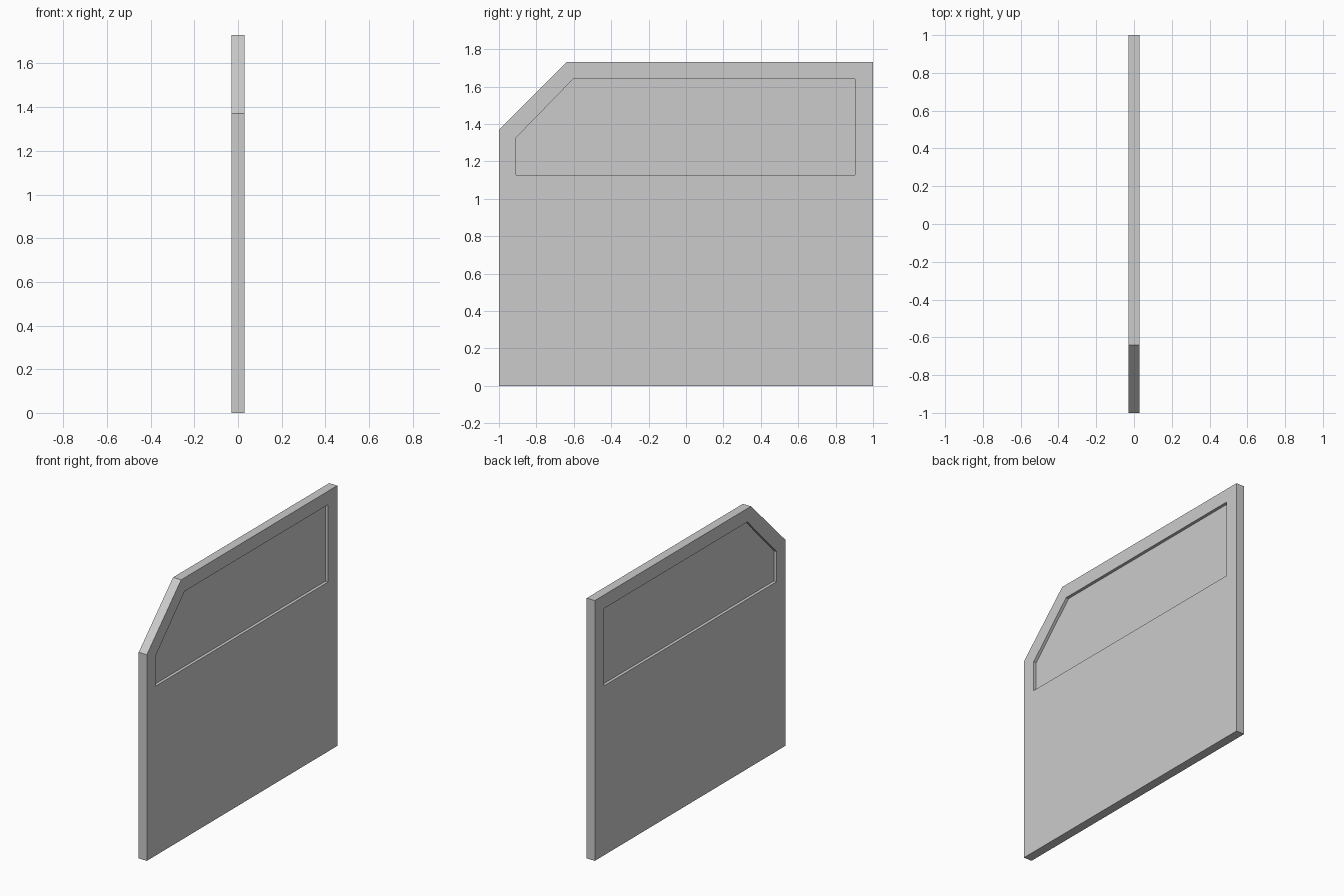
import bpy
import bmesh

cube = bpy.data.objects.get("Cube")
if cube:
    bpy.data.objects.remove(cube, do_unlink=True)

GREY = (0.6, 0.6, 0.6, 1.0)
mat = bpy.data.materials.new("plain grey")
mat.use_nodes = True
mat.diffuse_color = GREY
mat.node_tree.nodes["Principled BSDF"].inputs["Base Color"].default_value = GREY

# Matching (y, z) outlines of the door edge and the window opening
door_outline = [(-1, 0), (1, 0), (1, 1.73), (-0.64, 1.73), (-1, 1.37)]
window_outline = [(-0.908, 1.126), (0.904, 1.126), (0.904, 1.64),
                  (-0.603, 1.64), (-0.908, 1.327)]
half_door, half_pane = 0.03, 0.01

bm = bmesh.new()


def ring(outline, x):
    return [bm.verts.new((x, y, z)) for y, z in outline]


def bridge(a, b):
    for i in range(len(a)):
        j = (i + 1) % len(a)
        bm.faces.new((a[i], a[j], b[j], b[i]))


# Each side: flat panel around the window, recess walls, sunken pane
rims = []
for side in (-1, 1):
    rim = ring(door_outline, side * half_door)
    opening = ring(window_outline, side * half_door)
    pane = ring(window_outline, side * half_pane)
    bridge(rim, opening)
    bridge(opening, pane)
    bm.faces.new(pane)
    rims.append(rim)

# Outer edge of the door
bridge(*rims)
bmesh.ops.recalc_face_normals(bm, faces=bm.faces)

mesh = bpy.data.meshes.new("door_panel")
bm.to_mesh(mesh)
bm.free()
mesh.materials.append(mat)
door = bpy.data.objects.new("door_panel", mesh)
bpy.context.scene.collection.objects.link(door)
